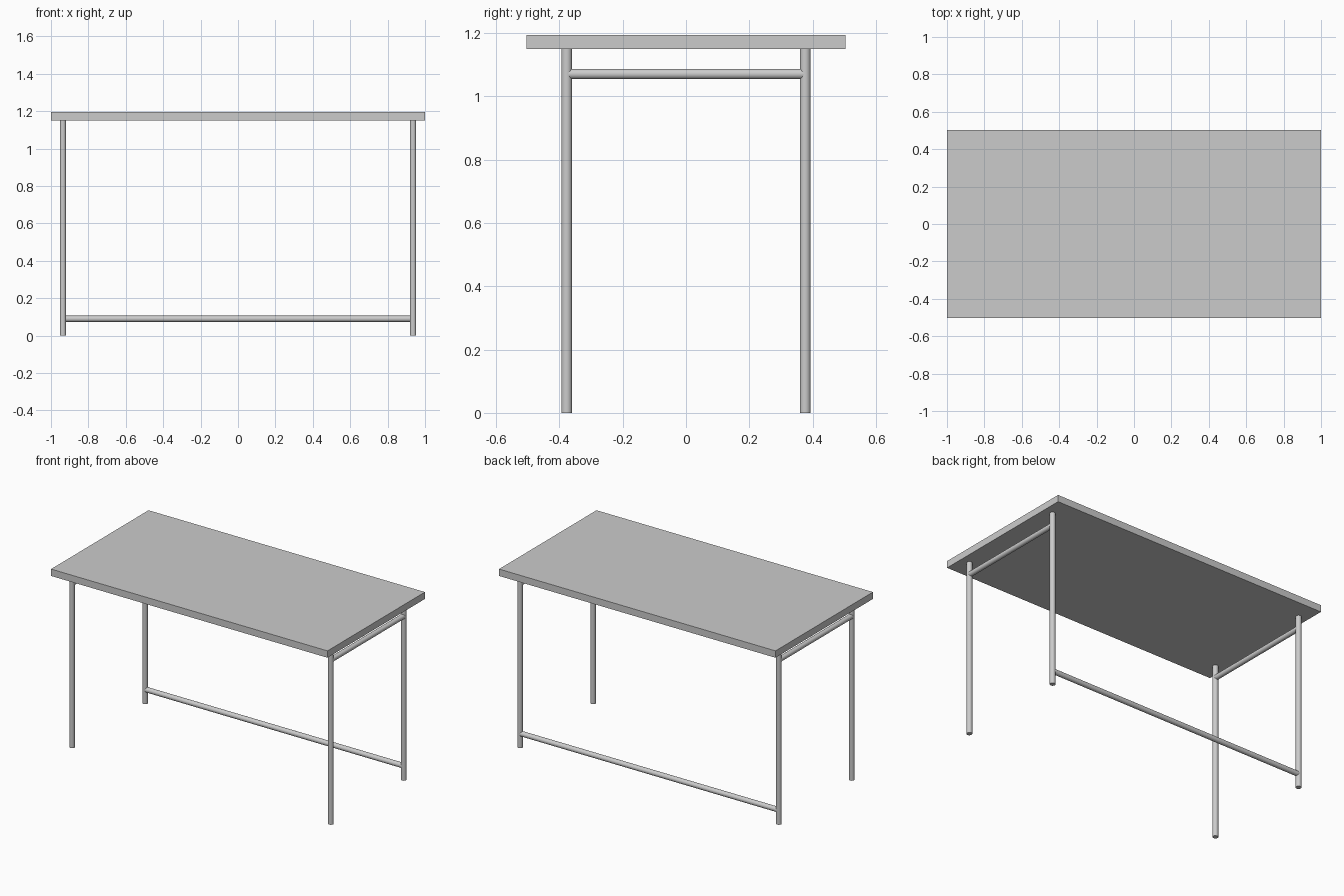
import bpy
from mathutils import Vector

if "Cube" in bpy.data.objects:
    bpy.data.objects.remove(bpy.data.objects["Cube"])

LEG_X, LEG_Y = 0.936, 0.377
TOP_Z, TOP_THICK = 1.195, 0.045
UNDERSIDE = TOP_Z - TOP_THICK


def tube(name, start, end, radius):
    """Smooth round tube between two points."""
    a, b = Vector(start), Vector(end)
    bpy.ops.mesh.primitive_cylinder_add(vertices=24, radius=radius,
                                        depth=(b - a).length, location=(a + b) / 2)
    obj = bpy.context.object
    obj.name = name
    obj.rotation_euler = (b - a).to_track_quat('Z', 'Y').to_euler()
    bpy.ops.object.shade_smooth_by_angle()
    return obj


# Table top slab
bpy.ops.mesh.primitive_cube_add(size=1, location=(0, 0, TOP_Z - TOP_THICK / 2))
top = bpy.context.object
top.name = "table_top"
top.scale = (2.0, 1.007, TOP_THICK)
bpy.ops.object.transform_apply(location=False, rotation=False, scale=True)

# Legs and upper side rails
for side, sx in (("left", -1), ("right", 1)):
    x = sx * LEG_X
    for end, sy in (("front", -1), ("back", 1)):
        tube(f"{end}_{side}_leg", (x, sy * LEG_Y, 0), (x, sy * LEG_Y, UNDERSIDE), 0.017)
    tube(f"{side}_side_rail", (x, -LEG_Y, 1.071), (x, LEG_Y, 1.071), 0.0165)

# Low stretcher between the back legs
tube("back_stretcher", (-LEG_X, LEG_Y, 0.09), (LEG_X, LEG_Y, 0.09), 0.0165)
